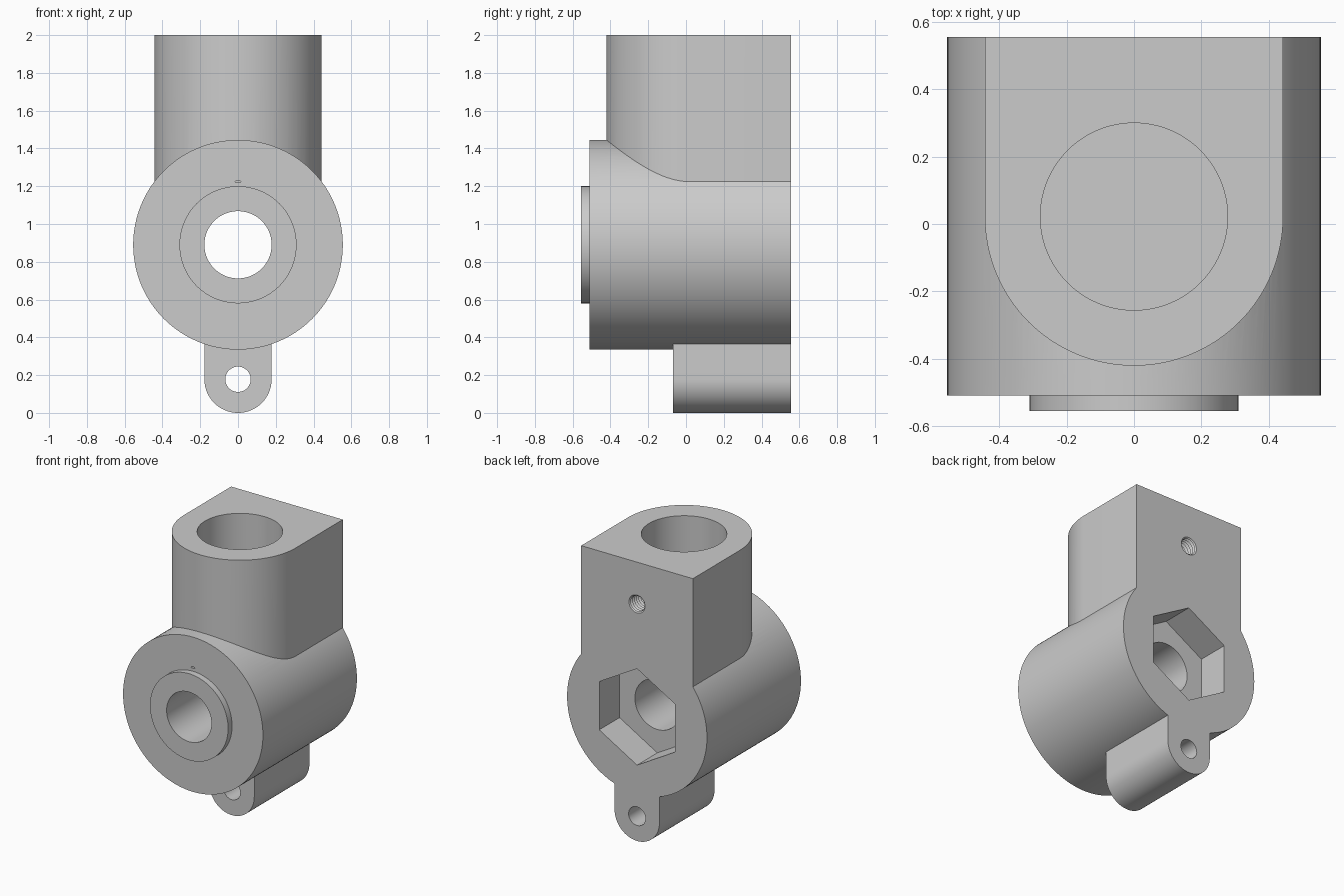
import bpy, bmesh, math
from mathutils import Matrix

cube = bpy.data.objects.get("Cube")
if cube:
    bpy.data.objects.remove(cube, do_unlink=True)

BACK = 0.555      # flat rear plane
BORE_Z = 0.89     # barrel axis height
SOCKET_Y = 0.022  # column socket axis

grey = bpy.data.materials.new("light grey")
grey.use_nodes = True
grey.diffuse_color = (0.6, 0.6, 0.6, 1)
grey.node_tree.nodes["Principled BSDF"].inputs["Base Color"].default_value = (0.6, 0.6, 0.6, 1)


def finish(name, bm):
    bmesh.ops.recalc_face_normals(bm, faces=bm.faces)
    mesh = bpy.data.meshes.new(name)
    bm.to_mesh(mesh)
    bm.free()
    mesh.materials.append(grey)
    obj = bpy.data.objects.new(name, mesh)
    bpy.context.collection.objects.link(obj)
    return obj


def prism(name, outline, start, end, axis):
    """Extrude a 2D outline along y (points are x, z) or z (points are x, y)."""
    place = (lambda a, b: (a, start, b)) if axis == 'y' else (lambda a, b: (a, b, start))
    bm = bmesh.new()
    face = bm.faces.new([bm.verts.new(place(a, b)) for a, b in outline])
    moved = bmesh.ops.extrude_face_region(bm, geom=[face])['geom']
    step = (0, end - start, 0) if axis == 'y' else (0, 0, end - start)
    bmesh.ops.translate(bm, vec=step, verts=[v for v in moved if isinstance(v, bmesh.types.BMVert)])
    return finish(name, bm)


def arc(radius, centre, first=0, last=360, steps=96):
    count = steps if last - first == 360 else steps + 1
    angles = [math.radians(first + (last - first) * i / steps) for i in range(count)]
    return [(radius * math.cos(a), centre + radius * math.sin(a)) for a in angles]


def lathe(name, profile, z, segments=32):
    """Turn a (radius, y) profile about a y axis at height z."""
    bm = bmesh.new()
    rings = []
    for r, y in profile:
        rings.append([bm.verts.new((r * math.cos(t), y, z + r * math.sin(t)))
                      for t in (2 * math.pi * i / segments for i in range(segments))])
    for a, b in zip(rings, rings[1:]):
        for i in range(segments):
            j = (i + 1) % segments
            bm.faces.new((a[i], a[j], b[j], b[i]))
    bm.faces.new(rings[0])
    bm.faces.new(rings[-1])
    return finish(name, bm)


# Barrel with its raised front boss
body = prism("clamp_body", arc(0.555, BORE_Z, steps=128), -0.51, 0.70, 'y')
boss = prism("front_boss", arc(0.31, BORE_Z), -0.555, -0.3, 'y')

# Upright column with rounded front and square back
column = prism("column", arc(0.443, SOCKET_Y, 180, 360, 64) + [(0.443, 0.75), (-0.443, 0.75)],
               1.0, 2.0, 'z')

# Lower lug with rounded bottom
lug = prism("lug", arc(0.178, 0.178, 180, 360, 48) + [(0.178, 0.6), (-0.178, 0.6)],
            -0.07, 0.65, 'y')

# Cutters: rear trim, bore, nut pocket, column socket, lug hole, threaded hole, dimple
trim = prism("rear_trim", [(-2, -1), (2, -1), (2, 3), (-2, 3)], BACK, 1.5, 'y')
bore = prism("bore", arc(0.178, BORE_Z), -1, 1, 'y')
pocket = prism("nut_pocket", arc(0.346, BORE_Z, 30, 390, 6)[:6], 0.325, 1, 'y')
socket = prism("socket", arc(0.278, SOCKET_Y), 1.33, 2.5, 'z')
lug_hole = prism("lug_hole", arc(0.067, 0.178, steps=48), -1, 1, 'y')
thread = [(0.055 if i % 2 else 0.068, 0.2 + 0.0112 * i) for i in range(36)]
screw_hole = lathe("screw_hole", thread, 1.70)
dimple = prism("dimple", [(-0.018, 1.222), (0.018, 1.222), (0.01, 1.231), (-0.01, 1.231)],
               -0.6, -0.49, 'y')

joins = [boss, column, lug]
cuts = [trim, bore, pocket, socket, lug_hole, screw_hole, dimple]
for tool in joins + cuts:
    tool.hide_render = True
    mod = body.modifiers.new(tool.name, 'BOOLEAN')
    mod.operation = 'UNION' if tool in joins else 'DIFFERENCE'
    mod.solver = 'EXACT'
    mod.object = tool

# Bake the booleans and remove the tools
graph = bpy.context.evaluated_depsgraph_get()
result = bpy.data.meshes.new_from_object(body.evaluated_get(graph))
body.modifiers.clear()
body.data = result
for tool in joins + cuts:
    bpy.data.objects.remove(tool, do_unlink=True)
result.materials.clear()
result.materials.append(grey)
for poly in result.polygons:
    poly.material_index = 0

bpy.ops.object.select_all(action='DESELECT')
body.select_set(True)
bpy.context.view_layer.objects.active = body
bpy.ops.object.shade_smooth_by_angle(angle=math.radians(25))
